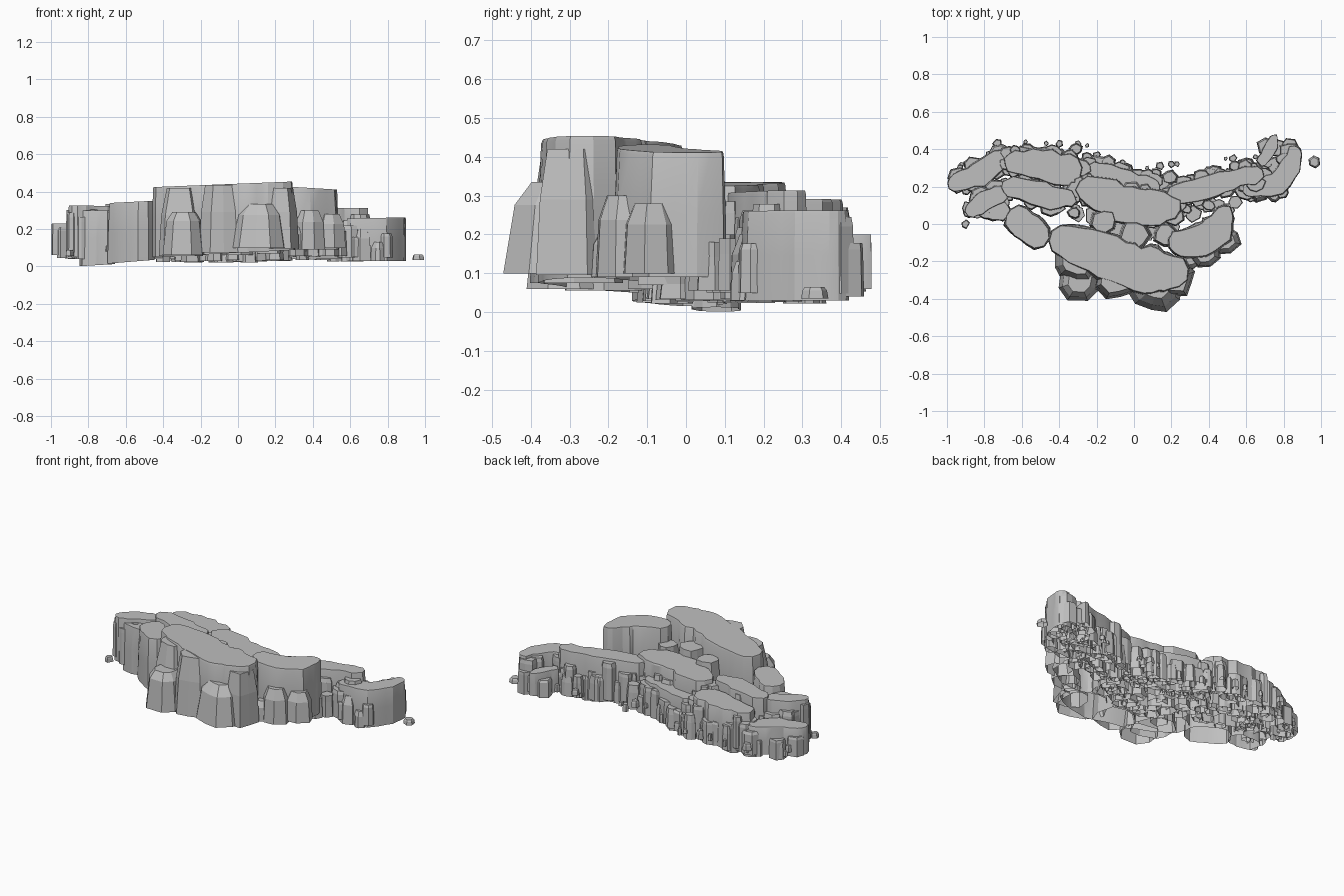
import bpy, math, random
from mathutils import Vector

if "Cube" in bpy.data.objects:
    bpy.data.objects.remove(bpy.data.objects["Cube"])

random.seed(11)
stone = bpy.data.materials.new("grey stone")
stone.diffuse_color = (0.52, 0.52, 0.52, 1)
stone.use_nodes = True
stone.node_tree.nodes["Principled BSDF"].inputs["Base Color"].default_value = stone.diffuse_color


def loft(name, rings):
    """Open-bottomed rock shell from stacked rings with equal point counts."""
    n = len(rings[0])
    verts = [p for ring in rings for p in ring]
    faces = [tuple(range(len(verts) - n, len(verts)))]
    for k in range(len(rings) - 1):
        for i in range(n):
            j = (i + 1) % n
            faces.append((k * n + i, k * n + j, (k + 1) * n + j, (k + 1) * n + i))
    mesh = bpy.data.meshes.new(name)
    mesh.from_pydata(verts, [], faces)
    mesh.materials.append(stone)
    ob = bpy.data.objects.new(name, mesh)
    bpy.context.collection.objects.link(ob)
    return ob


def outline(spine, rough, steps=3):
    """Wobbly outline around a spine of (x, y, radius): centre and outward offset."""
    pts = []
    for a, b in zip(spine, spine[1:]):
        pts += [Vector(a).lerp(Vector(b), s / steps) for s in range(steps)]
    pts.append(Vector(spine[-1]))
    last = len(pts) - 1
    soft = [pts[0]] + [(pts[i - 1] + pts[i] * 2 + pts[i + 1]) / 4
                       for i in range(1, last)] + [pts[-1]]

    def wobble():
        return random.uniform(1 - rough, 1 + rough)

    def cap(p, q):
        t = p - q
        base = math.atan2(t.y, t.x)
        return [(p.xy, Vector((math.cos(base + a), math.sin(base + a)))
                 * p.z * wobble()) for a in (-0.95, -0.3, 0.35, 1.0)]

    right, left = [], []
    for i, p in enumerate(soft):
        t = (soft[min(i + 1, last)] - soft[max(i - 1, 0)]).xy.normalized()
        nrm = Vector((t.y, -t.x))
        right.append((p.xy, nrm * p.z * wobble()))
        left.append((p.xy, -nrm * p.z * wobble()))
    return right + cap(soft[-1], soft[-2]) + left[::-1] + cap(soft[0], soft[1])


def ledge(name, spine, zb, zt, tilt=0.0, flare=1.08, base_tilt=0.0, rough=0.1):
    """Tall flat-topped rock wall following a spine."""
    line = outline(spine, rough)
    cx = sum(c.x for c, d in line) / len(line)
    crack = [random.uniform(-0.07, 0.07) for _ in line]
    rings = []
    for f, s in ((0, flare), (0.5, 1 + (flare - 1) * .7), (0.97, 1.0), (1, 0.96)):
        ring = []
        for (c, d), w in zip(line, crack):
            q = c + d * (s + w * (1 - f))
            low = zb + base_tilt * (q.x - cx)
            high = zt + tilt * (q.x - cx)
            ring.append((q.x, q.y, low + (high - low) * f))
        rings.append(ring)
    ob = loft(name, rings)
    bpy.ops.object.select_all(action='DESELECT')
    ob.select_set(True)
    bpy.context.view_layer.objects.active = ob
    bpy.ops.object.shade_smooth_by_angle(angle=math.radians(22))
    return line


def chunk(name, x, y, r, zb, zt, top=0.72, sides=7, sy=1.0, shoulder=0.7, waist=0.9):
    """Faceted boulder with a sloping shoulder."""
    start = random.uniform(0, 6.28)
    rad = [(start + (i + random.uniform(-0.2, 0.2)) * math.tau / sides,
            r * random.uniform(0.85, 1.1)) for i in range(sides)]
    rings = []
    for f, s in ((0, 1.0), (shoulder, waist), (1, top)):
        rings.append([(x + math.cos(a) * q * s, y + math.sin(a) * q * s * sy,
                       zb + (zt - zb) * f) for a, q in rad])
    return loft(name, rings)


# Tall front cliffs
ledge("front_cliff", [(-.37, -.09, .085), (-.2, -.15, .12), (-.03, -.23, .12),
                      (.12, -.25, .12), (.2, -.26, .095)], .07, .44, .04, 1.09, .05)
ledge("right_cliff", [(.25, -.1, .07), (.36, -.1, .09), (.45, -.03, .085),
                      (.48, .05, .05)], .09, .42, -.06, 1.12)
ledge("left_cliff", [(-.62, .02, .075), (-.53, -.05, .08)], .025, .345, .05, 1.1, .08)

# Boulders leaning against the front cliffs
chunk("front_boulder", .12, -.325, .16, .1, .335, .5, 10, 1.0, .75, .8)
chunk("front_boulder_left", -.29, -.305, .12, .06, .29, .55, 8, .95, .8, .82)
chunk("left_buttress", -.31, -.195, .13, .055, .42, .62, 9, 1, .6, .88)
chunk("centre_buttress", -.09, -.28, .125, .075, .435, .72, 9, 1, .6)
chunk("end_buttress", .22, -.29, .105, .095, .42, .7, 8, 1, .6)
chunk("front_wedge", .31, -.19, .06, .09, .21, .5)
chunk("right_wedge", .49, -.09, .085, .1, .28, .6)
chunk("right_wedge_low", .38, -.16, .085, .09, .3, .6)
chunk("gap_boulder", .0, -.06, .09, .06, .37, .8, 9)
chunk("gap_boulder_left", -.16, .01, .08, .06, .36, .8, 8)
chunk("gap_boulder_right", .17, -.06, .07, .07, .34, .8, 8)

# Left foot wall reaching the ground
ledge("left_foot", [(-.79, .085, .055), (-.72, .07, .055)], .007, .3, 0, 1.08, .06)

# Stepped ledges behind the cliffs: name, spine, bottom, top, chunks around
steps = [
    ("left_outer_ledge", [(-.86, .08, .045), (-.8, .12, .055), (-.72, .16, .05)], .05, .325, 10),
    ("back_ledge_left", [(-.95, .22, .045), (-.83, .26, .065), (-.74, .34, .055)], .06, .23, 12),
    ("back_ledge_mid", [(-.64, .33, .06), (-.5, .32, .08), (-.36, .29, .08)], .05, .29, 20),
    ("inner_ledge_left", [(-.66, .2, .05), (-.48, .15, .07), (-.36, .14, .05)], .04, .335, 12),
    ("inner_ledge_mid", [(-.23, .18, .08), (-.08, .12, .1), (.05, .08, .1),
                         (.17, .09, .075)], .04, .33, 20),
    ("back_ledge_centre", [(-.2, .29, .045), (-.03, .23, .05), (.1, .2, .045)], .04, .24, 18),
    ("inner_ledge_right", [(.23, .16, .05), (.38, .19, .065), (.52, .24, .05),
                           (.64, .26, .05)], .04, .31, 22),
    ("right_end_ledge", [(.62, .19, .045), (.77, .21, .06), (.84, .31, .055),
                         (.86, .38, .04)], .03, .26, 12),
    ("right_back_spur", [(.69, .34, .03), (.73, .4, .035), (.75, .46, .02)], .06, .2, 5),
]
for name, spine, zb, zt, count in steps:
    line = ledge(name, spine, zb, zt, random.uniform(-.02, .02), rough=.16)
    # Broken buttresses crowding each ledge
    for i in range(count):
        c, d = line[int((i + random.random() * .7) * len(line) / count)]
        q = c + d * random.uniform(.65, 1.05)
        r = random.uniform(.028, .065)
        q.x = max(-.94, min(.83, q.x))
        q.y = max(min(.41, q.y), -.82 - q.x)
        low = max(.022, zb + random.uniform(-.02, .03))
        chunk(name + "_chunk", q.x, q.y, r, low,
              low + (zt - low) * random.uniform(.45, .95), random.uniform(.75, .9),
              random.choice((6, 7, 8)), random.uniform(.75, 1), .88, .94)

# Low clumps along the back edge: x, y, top
for x, y, zt in ((-.57, .4, .2), (-.47, .39, .16), (-.31, .4, .2), (-.25, .36, .17),
                 (-.14, .33, .17), (-.04, .29, .15), (.12, .27, .15), (.19, .25, .2),
                 (.43, .28, .2), (.54, .31, .18), (.3, .24, .18), (.6, .32, .17),
                 (.4, .1, .2), (.28, .08, .2), (-.32, .06, .2), (-.88, .32, .15)):
    chunk("back_clump", x, y, random.uniform(.03, .05), .05, zt, .75, 7, .85)

# Low plates under the middle
for i in range(12):
    chunk("under_plate", -.3 + i * .045, random.uniform(-.08, .12),
          random.uniform(.04, .06), random.uniform(.02, .035), .09, .95, 6)
for i in range(7):
    chunk("right_under_plate", .27 + i * .045, random.uniform(.05, .14),
          random.uniform(.035, .05), .055, .13 + .01 * i, .9, 6)

# Wedges at the right end
chunk("right_end_wedge", .66, .17, .06, .03, .2, .55)
chunk("right_end_wedge_low", .75, .15, .04, .03, .13, .6)

# Loose pebbles along the back edge: x, y
for px, py in ((-.92, .32), (-.93, .3), (-.73, .43), (-.72, .42), (-.58, .44), (-.47, .43),
               (-.4, .43), (-.3, .43), (-.25, .42), (-.2, .37), (-.06, .33),
               (.07, .3), (.14, .31), (.2, .32), (.23, .32), (.49, .35), (.53, .35),
               (.65, .36), (-.9, .0), (-.31, .09), (-.41, .07), (-.7, .03)):
    z = random.uniform(.05, .1)
    chunk("pebble", px, py, random.uniform(.012, .028), z, z + random.uniform(.02, .06), .75, 5)
chunk("outlying_stone", .963, .33, .035, .035, .065, .7, 6)
chunk("left_tip_stone", -.965, .23, .033, .065, .215, .85, 6)
